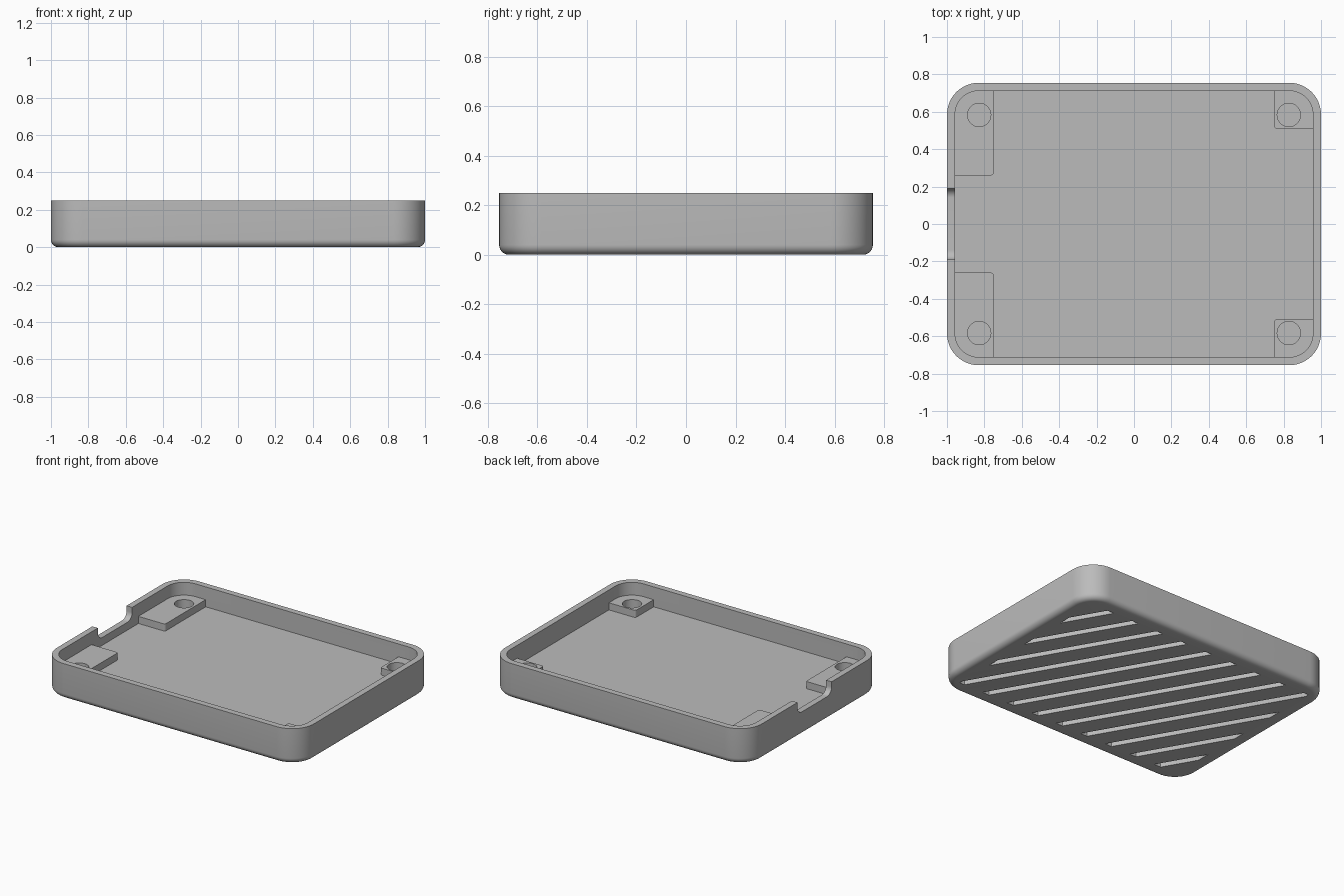
import bpy, bmesh, math
from mathutils import Matrix, Vector

cube = bpy.data.objects.get("Cube")
if cube:
    bpy.data.objects.remove(cube, do_unlink=True)

HX, HY, HEIGHT = 1.0, 0.755, 0.25     # outer half sizes and height
RADIUS, WALL, FILLET = 0.17, 0.043, 0.04
FLOOR, BOSS_TOP = 0.11, 0.16

grey = bpy.data.materials.new("plain grey")
grey.use_nodes = True
grey.diffuse_color = (0.5, 0.5, 0.5, 1)
grey.node_tree.nodes["Principled BSDF"].inputs["Base Color"].default_value = (0.5, 0.5, 0.5, 1)


def outline(x0, y0, x1, y1, radii, seg=12):
    """Rounded rectangle, anticlockwise from the (x1, y1) corner."""
    corners = [(x1, y1, -1, -1), (x0, y1, 1, -1), (x0, y0, 1, 1), (x1, y0, -1, 1)]
    pts = []
    for i, (x, y, sx, sy) in enumerate(corners):
        r = radii[i]
        steps = seg if r else 0
        for k in range(steps + 1):
            a = math.pi / 2 * (i + (k / seg))
            pts.append((x + sx * r + r * math.cos(a), y + sy * r + r * math.sin(a)))
    return pts


def loft(name, loops):
    """Closed solid through a stack of loops, each (points, z)."""
    bm = bmesh.new()
    rings = [[bm.verts.new((x, y, z)) for x, y in pts] for pts, z in loops]
    for a, b in zip(rings, rings[1:]):
        n = len(a)
        for i in range(n):
            j = (i + 1) % n
            bm.faces.new((a[i], a[j], b[j], b[i]))
    bm.faces.new(rings[0][::-1])
    bm.faces.new(rings[-1])
    bmesh.ops.recalc_face_normals(bm, faces=bm.faces)
    mesh = bpy.data.meshes.new(name)
    bm.to_mesh(mesh)
    bm.free()
    mesh.materials.append(grey)
    obj = bpy.data.objects.new(name, mesh)
    bpy.context.collection.objects.link(obj)
    return obj


def prism(name, pts, z0, z1):
    return loft(name, [(pts, z0), (pts, z1)])


def combine(target, tool, operation):
    """Apply a boolean and remove the tool."""
    mod = target.modifiers.new("cut", 'BOOLEAN')
    mod.operation, mod.object, mod.solver = operation, tool, 'EXACT'
    bpy.context.view_layer.objects.active = target
    bpy.ops.object.modifier_apply(modifier=mod.name)
    bpy.data.objects.remove(tool, do_unlink=True)


def inset(d):
    return outline(-HX + d, -HY + d, HX - d, HY - d, [RADIUS - d] * 4)


# Tray shell: rounded bottom edge, walls, rim and inner floor
loops = []
for k in range(8):
    a = math.pi / 2 * k / 7
    loops.append((inset(FILLET * (1 - math.sin(a))), FILLET * (1 - math.cos(a))))
loops += [(inset(0), HEIGHT), (inset(WALL), HEIGHT), (inset(WALL), FLOOR)]
tray = loft("tray", loops)

# Corner bosses with screw holes
EMBED = WALL - 0.01
for sx, inner_y in ((-1, 0.26), (1, 0.51)):
    for sy in (-1, 1):
        pts = outline(0.75, inner_y, HX - EMBED, HY - EMBED,
                      [RADIUS - EMBED, 0, 0.015, 0])
        boss = prism("boss", [(sx * x, sy * y) for x, y in pts], FLOOR - 0.02, BOSS_TOP)
        combine(tray, boss, 'UNION')
for sx in (-1, 1):
    for sy in (-1, 1):
        cx, cy, r = sx * 0.828, sy * 0.583, 0.0625
        hole = prism("hole", outline(cx - r, cy - r, cx + r, cy + r, [r * 0.9999] * 4, 8),
                     0.06, HEIGHT)
        combine(tray, hole, 'DIFFERENCE')

# Cable notch in the right wall
notch = prism("notch", outline(-0.19, 0.165, 0.19, 0.3, [0, 0, 0.05, 0.05]), -1.1, -0.9)
# profile axes (y, z) with the prism running along x
notch.data.transform(Matrix(((0, 0, 1, 0), (1, 0, 0, 0), (0, 1, 0, 0), (0, 0, 0, 1))))
combine(tray, notch, 'DIFFERENCE')

# Diagonal grooves under the floor, trimmed to an inset rectangle
COUNT, PITCH, WIDTH, DEPTH, MARGIN = 12, 0.204, 0.046, 0.035, 0.1
SLANT = math.radians(120)
for i in range(COUNT):
    groove = prism("groove", outline(-2, -WIDTH / 2, 2, WIDTH / 2, [0] * 4), -0.05, DEPTH)
    shift = Vector(((i - (COUNT - 1) / 2) * PITCH, 0, 0))
    groove.data.transform(Matrix.Translation(shift) @ Matrix.Rotation(SLANT, 4, 'Z'))
    limit = prism("limit", outline(-HX + MARGIN, -HY + MARGIN, HX - MARGIN, HY - MARGIN,
                                   [0] * 4), -0.1, 0.1)
    combine(groove, limit, 'INTERSECT')
    combine(tray, groove, 'DIFFERENCE')

# Smooth the rounded parts, keep the edges sharp
bpy.ops.object.select_all(action='DESELECT')
tray.select_set(True)
bpy.context.view_layer.objects.active = tray
bpy.ops.object.shade_smooth_by_angle(angle=math.radians(30))
